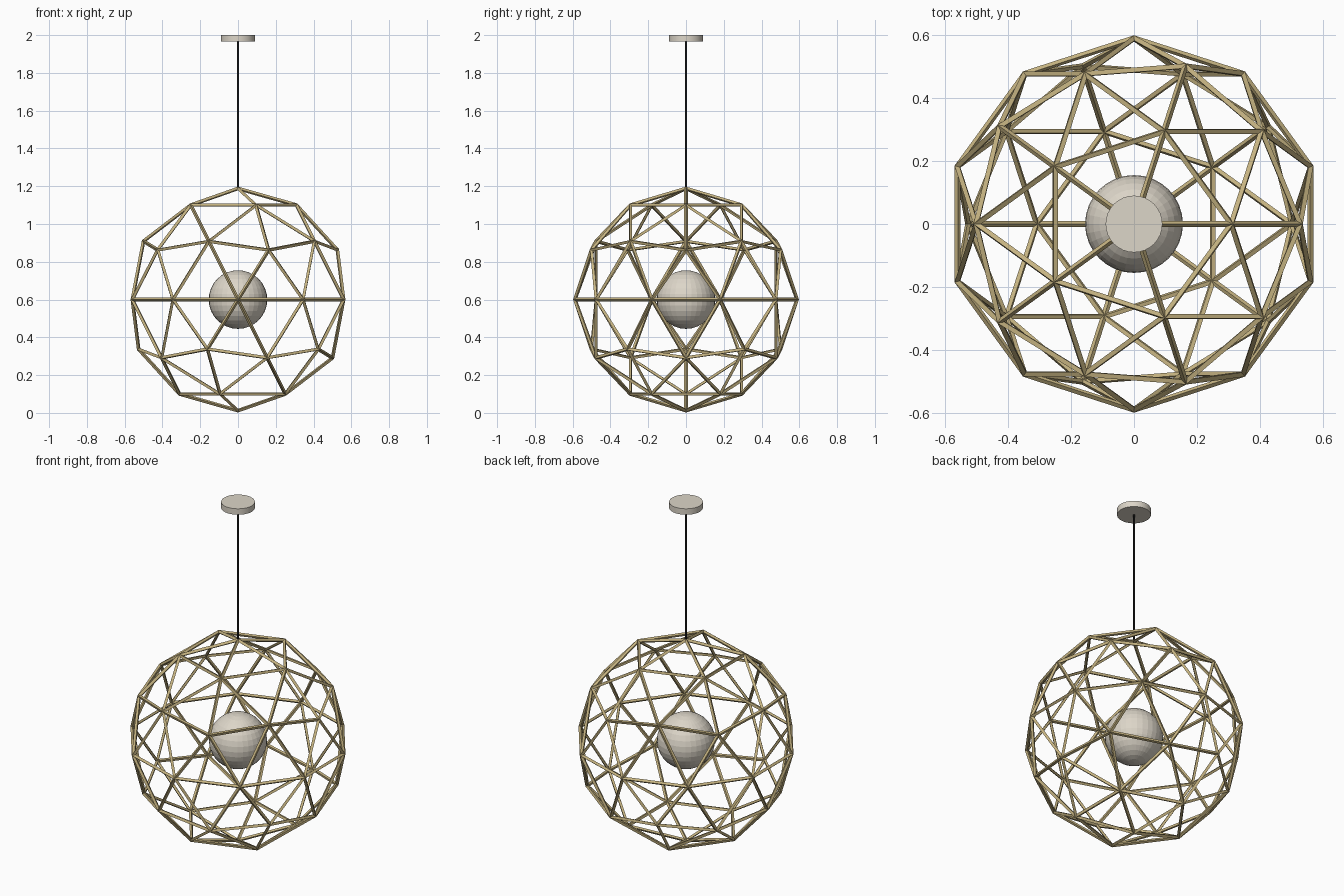
import bpy

if "Cube" in bpy.data.objects:
    bpy.data.objects.remove(bpy.data.objects["Cube"], do_unlink=True)


def material(name, color):
    mat = bpy.data.materials.new(name)
    mat.use_nodes = True
    mat.diffuse_color = (*color, 1)
    mat.node_tree.nodes["Principled BSDF"].inputs["Base Color"].default_value = (*color, 1)
    return mat


def finish(name, mat):
    obj = bpy.context.object
    obj.name = obj.data.name = name
    obj.data.materials.append(mat)
    return obj


def cylinder(name, mat, radius, bottom, top, sides):
    bpy.ops.mesh.primitive_cylinder_add(
        vertices=sides, radius=radius, depth=top - bottom,
        location=(0, 0, (bottom + top) / 2))
    return finish(name, mat)


brass = material("brass", (0.56, 0.45, 0.22))
cream = material("warm white", (0.72, 0.67, 0.58))
black = material("black", (0.01, 0.01, 0.01))

CENTER = 0.6

# Geodesic cage of thin struts
bpy.ops.mesh.primitive_ico_sphere_add(subdivisions=2, radius=0.588, location=(0, 0, CENTER))
cage = finish("geodesic_cage", brass)
wire = cage.modifiers.new("struts", 'WIREFRAME')
wire.thickness = 0.02
wire.use_even_offset = True
wire.use_replace = True

# Globe bulb in the middle
bpy.ops.mesh.primitive_uv_sphere_add(segments=32, ring_count=16, radius=0.155, location=(0, 0, CENTER))
finish("globe_bulb", cream)

# Hanging cord and ceiling plate
cylinder("cord", black, 0.005, CENTER + 0.588, 1.97, 12)
plate = cylinder("ceiling_plate", cream, 0.09, 1.965, 2.0, 32)
plate.select_set(True)
bpy.ops.object.shade_smooth_by_angle()
